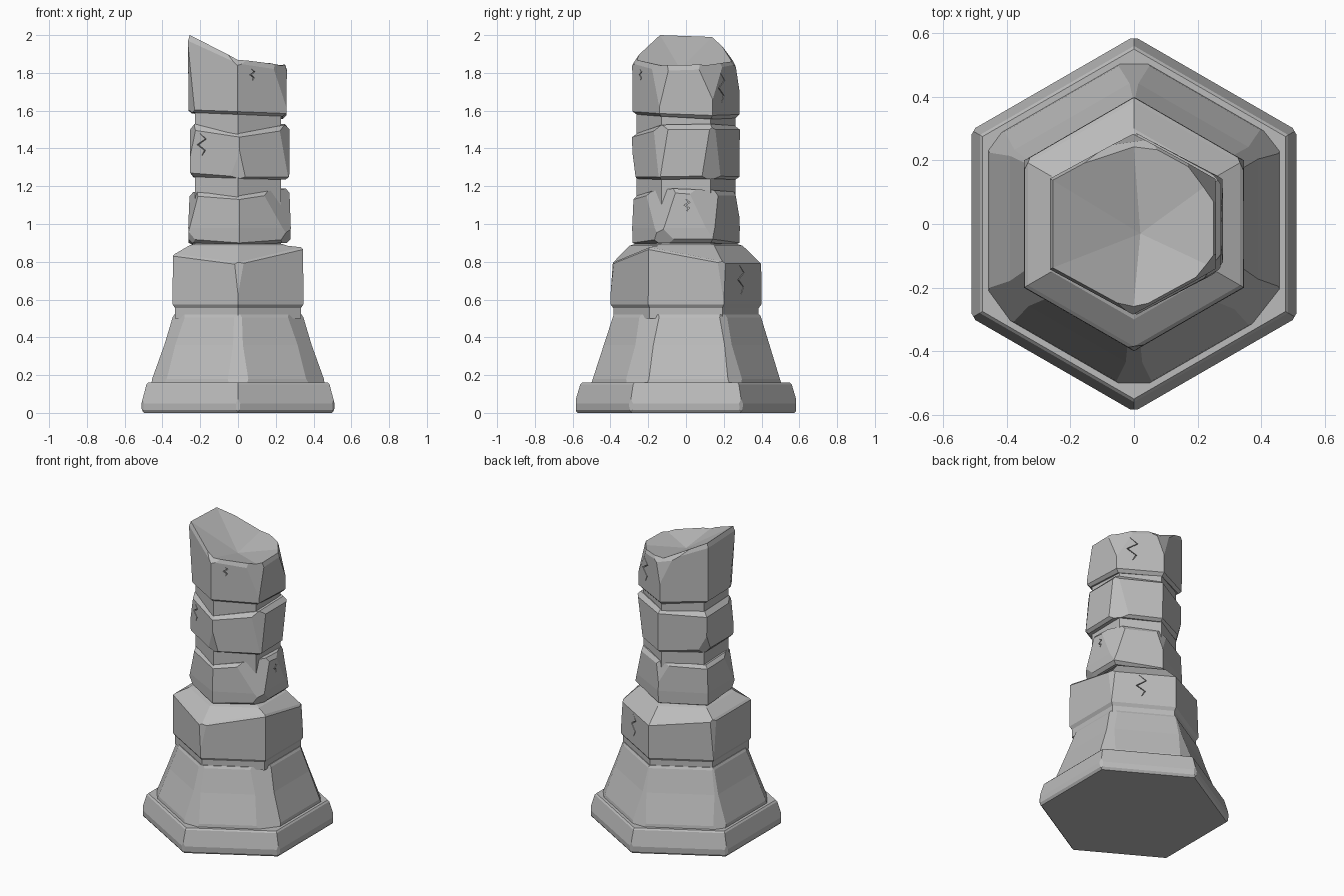
import bpy, bmesh, math
from mathutils import Vector

if "Cube" in bpy.data.objects:
    bpy.data.objects.remove(bpy.data.objects["Cube"])

stone = bpy.data.materials.new("grey stone")
stone.use_nodes = True
GREY = (0.5, 0.5, 0.5, 1)
stone.diffuse_color = GREY
stone.node_tree.nodes["Principled BSDF"].inputs["Base Color"].default_value = GREY


def direction(azimuth, elevation=0):
    a, e = math.radians(azimuth), math.radians(elevation)
    return Vector((math.cos(a) * math.cos(e), math.sin(a) * math.cos(e), math.sin(e)))


def make_object(name, bm):
    bmesh.ops.recalc_face_normals(bm, faces=bm.faces)
    mesh = bpy.data.meshes.new(name)
    bm.to_mesh(mesh)
    bm.free()
    mesh.materials.append(stone)
    obj = bpy.data.objects.new(name, mesh)
    bpy.context.collection.objects.link(obj)
    return obj


def hex_block(name, rings, chips=(), stretch=1, shift=0, peak=None):
    """Loft six-sided rings of (radius, height); height may be one per corner.
    Corners run counter-clockwise from back right. Chips are cutting planes."""
    bm = bmesh.new()
    loops = []
    for radius, height in rings:
        heights = height if isinstance(height, list) else [height] * 6
        loop = []
        for k, z in enumerate(heights):
            p = direction(30 + 60 * k) * radius
            loop.append(bm.verts.new((p.x * stretch + shift, p.y, z)))
        loops.append(loop)
    for low, high in zip(loops, loops[1:]):
        for k in range(6):
            j = (k + 1) % 6
            bm.faces.new((low[k], low[j], high[j], high[k]))
    bm.faces.new(loops[0][::-1])
    if peak:
        centre = bm.verts.new(peak)
        for k in range(6):
            bm.faces.new((loops[-1][k], loops[-1][(k + 1) % 6], centre))
    else:
        bm.faces.new(loops[-1])
    bmesh.ops.recalc_face_normals(bm, faces=bm.faces)
    for azimuth, elevation, point in chips:
        geom = bm.verts[:] + bm.edges[:] + bm.faces[:]
        bmesh.ops.bisect_plane(bm, geom=geom, plane_co=point, clear_outer=True,
                               plane_no=direction(azimuth, elevation))
        rim = [e for e in bm.edges if e.is_boundary]
        bmesh.ops.holes_fill(bm, edges=rim, sides=0)
    return make_object(name, bm)


def corner(azimuth, radius, z):
    p = direction(azimuth) * radius
    return (p.x, p.y, z)


def crack(block, azimuth, distance, side, top, length):
    """Engrave a thin jagged groove into one face of a block."""
    out = direction(azimuth)
    across = Vector((-out.y, out.x, 0))
    bm = bmesh.new()
    rows = []
    for i, sway in enumerate((0, 0.3, -0.1, 0.25, 0.1)):
        half = 0.001 + 0.004 * math.sin(math.pi * i / 4)
        mid = across * (side + sway * length) + Vector((0, 0, top - length * i / 4))
        rows.append([bm.verts.new(mid + across * half * s + out * (distance + d))
                     for s, d in ((-1, 0.04), (1, 0.04), (1, -0.015), (-1, -0.015))])
    for a, b in zip(rows, rows[1:]):
        for k in range(4):
            j = (k + 1) % 4
            bm.faces.new((a[k], a[j], b[j], b[k]))
    bm.faces.new(rows[0])
    bm.faces.new(rows[-1])
    cutter = make_object("crack_cutter", bm)
    cutter.hide_render = True
    mod = block.modifiers.new("crack", 'BOOLEAN')
    mod.operation = 'DIFFERENCE'
    mod.solver = 'EXACT'
    mod.object = cutter
    graph = bpy.context.evaluated_depsgraph_get()
    carved = bpy.data.meshes.new_from_object(block.evaluated_get(graph))
    block.modifiers.clear()
    block.data = carved
    bpy.data.objects.remove(cutter)


# Plinth and flared skirt
hex_block("plinth", [(0.575, 0), (0.588, 0.015), (0.59, 0.05), (0.56, 0.15), (0.55, 0.16)],
          [(90 + 60 * k, 0, corner(90 + 60 * k, 0.583, 0)) for k in range(6)])
hex_block("skirt", [(0.53, 0.15), (0.525, 0.18), (0.45, 0.36), (0.4, 0.505), (0.39, 0.52)], [
    (270, 18, corner(270, 0.435, 0.36)), (90, 17, corner(90, 0.442, 0.36)),
    (322, 20, corner(330, 0.425, 0.34)), (38, 19, corner(30, 0.437, 0.36)),
    (144, 18, corner(150, 0.437, 0.38)), (216, 20, corner(210, 0.43, 0.34))])

# Recessed necks between the blocks
for name, radius, low, high in (("lower_neck", 0.385, 0.5, 0.6), ("first_neck", 0.262, 0.84, 0.92),
                                ("second_neck", 0.262, 1.1, 1.3), ("third_neck", 0.262, 1.45, 1.63)):
    hex_block(name, [(radius, low), (radius, high)])

# Wide lower block with a sloping, uneven shoulder
shoulder = [0.79, 0.79, 0.83, 0.83, 0.785, 0.865]
lower_block = hex_block("lower_block", [
    (0.385, 0.555), (0.4, 0.575), (0.398, shoulder),
    (0.385, [z + 0.012 for z in shoulder]), (0.3, 0.885), (0.27, 0.895)], [
    (278, 5, corner(270, 0.393, 0.7)), (24, 4, corner(30, 0.392, 0.7)),
    (155, 3, corner(150, 0.393, 0.7))])

# Lower drum
lower_drum = hex_block("lower_drum", [
    (0.262, [0.9, 0.89, 0.89, 0.9, 0.89, 0.9]), (0.283, [0.92, 0.9, 0.9, 0.92, 0.9, 0.92]),
    (0.285, 0.98), (0.278, [1.15, 1.15, 1.14, 1.15, 1.13, 1.17]),
    (0.258, [1.18, 1.17, 1.16, 1.17, 1.15, 1.19])], [
    (318, 14, corner(330, 0.277, 1.04)), (200, 12, corner(210, 0.28, 1.05)),
    (100, 12, corner(90, 0.272, 1.08)), (335, -25, corner(330, 0.29, 0.94)),
    (218, -22, corner(210, 0.285, 0.93)), (22, 12, corner(30, 0.28, 1.08))],
    stretch=1.1, shift=0.008)

# Middle drum
middle_drum = hex_block("middle_drum", [
    (0.262, [1.24, 1.235, 1.245, 1.25, 1.24, 1.235]), (0.283, [1.255, 1.25, 1.27, 1.27, 1.25, 1.25]),
    (0.285, [1.5, 1.5, 1.49, 1.5, 1.46, 1.5]), (0.258, [1.53, 1.52, 1.52, 1.53, 1.48, 1.525])], [
    (325, 5, corner(330, 0.29, 1.38)), (38, -6, corner(30, 0.28, 1.36)),
    (203, 8, corner(210, 0.282, 1.42)), (262, -9, corner(270, 0.276, 1.34)),
    (145, -14, corner(150, 0.28, 1.32))],
    stretch=1.07, shift=0.009)

# Broken top drum
upper_drum = hex_block("upper_drum", [
    (0.262, [1.555, 1.56, 1.585, 1.59, 1.58, 1.57]), (0.282, [1.575, 1.58, 1.6, 1.605, 1.595, 1.585]),
    (0.285, [1.82, 1.85, 1.96, 1.97, 1.85, 1.81]),
    (0.275, [1.845, 1.865, 1.99, 2.0, 1.872, 1.84])], [
    (35, 14, corner(30, 0.277, 1.72)), (322, 8, corner(330, 0.28, 1.7)),
    (95, 10, corner(90, 0.277, 1.74)), (206, -4, corner(210, 0.287, 1.75)),
    (82, 42, corner(90, 0.27, 1.83)), (285, 40, corner(270, 0.275, 1.85))],
    stretch=1.06, shift=-0.003, peak=(0.02, -0.03, 1.82))

# Weathered cracks
crack(lower_block, 60, 0.345, -0.03, 0.78, 0.15)
crack(upper_drum, 60, 0.247, -0.07, 1.8, 0.16)
crack(upper_drum, 300, 0.25, -0.06, 1.82, 0.06)
crack(middle_drum, 240, 0.25, -0.09, 1.48, 0.12)
crack(lower_drum, 0, 0.275, 0.0, 1.13, 0.06)
